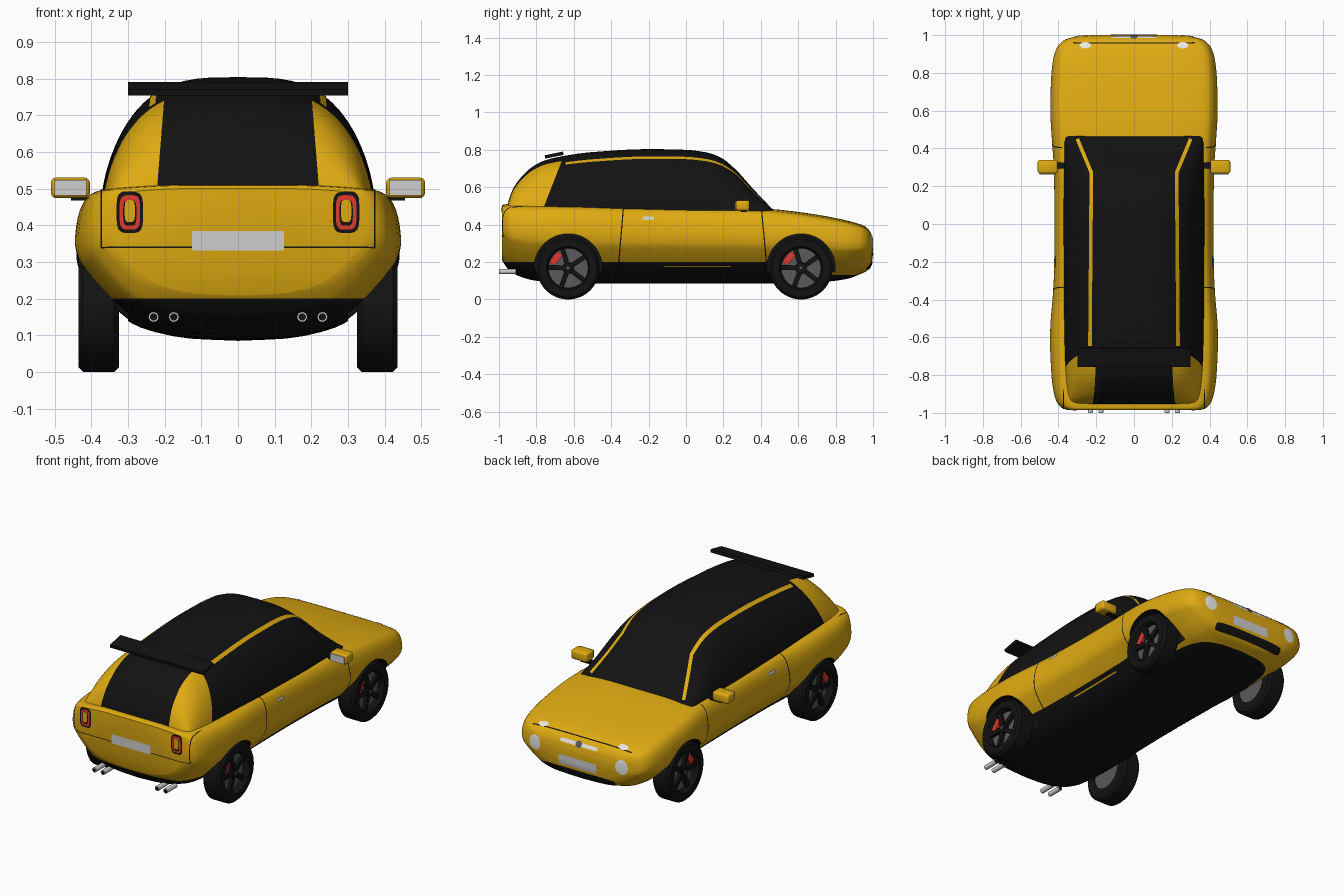
import bpy, bmesh, math
from mathutils import Vector, Matrix
from mathutils.bvhtree import BVHTree

if "Cube" in bpy.data.objects:
    bpy.data.objects.remove(bpy.data.objects["Cube"])


def material(name, r, g, b):
    m = bpy.data.materials.new(name)
    m.use_nodes = True
    m.diffuse_color = (r, g, b, 1)
    m.node_tree.nodes["Principled BSDF"].inputs["Base Color"].default_value = (r, g, b, 1)
    return m


YELLOW = material("yellow paint", .74, .41, .006)
BLACK = material("black trim", .006, .006, .006)
GREY = material("dark grey metal", .1, .1, .105)
LIGHT = material("light grey", .62, .62, .62)
WHITE = material("lamp white", .8, .8, .78)
RED = material("red", .75, .04, .025)


def finish(name, bm, *mats, angle=35):
    bmesh.ops.recalc_face_normals(bm, faces=bm.faces)
    me = bpy.data.meshes.new(name)
    bm.to_mesh(me)
    bm.free()
    for m in mats:
        me.materials.append(m)
    me.shade_smooth()
    me.set_sharp_from_angle(angle=math.radians(angle))
    ob = bpy.data.objects.new(name, me)
    bpy.context.collection.objects.link(ob)
    return ob


def smooth_rows(rows, steps):
    """Monotone cubic interpolation of table rows; the first column is the parameter."""
    def slope(i, c):
        d = [(rows[j + 1][c] - rows[j][c]) / (rows[j + 1][0] - rows[j][0])
             for j in (i - 1, i) if 0 <= j < len(rows) - 1]
        if len(d) == 1:
            return d[0]
        return 0 if d[0] * d[1] <= 0 else 2 * d[0] * d[1] / (d[0] + d[1])
    out = []
    for i in range(len(rows) - 1):
        a, b = rows[i], rows[i + 1]
        h = b[0] - a[0]
        for k in range(steps):
            t = k / steps
            row = [a[0] + h * t]
            for c in range(1, len(a)):
                row.append((1 + 2 * t) * (1 - t) ** 2 * a[c] + t * t * (3 - 2 * t) * b[c]
                           + h * t * (1 - t) * ((1 - t) * slope(i, c) - t * slope(i + 1, c)))
            out.append(row)
    return out + [list(rows[-1])]


def loft(rings):
    bm = bmesh.new()
    vs = [[bm.verts.new(p) for p in ring] for ring in rings]
    n = len(vs[0])
    for a, b in zip(vs, vs[1:]):
        for i in range(n):
            bm.faces.new((a[i], a[(i + 1) % n], b[(i + 1) % n], b[i]))
    bm.faces.new(vs[0])
    bm.faces.new(vs[-1])
    bmesh.ops.recalc_face_normals(bm, faces=bm.faces)
    return bm


def split(bm, co, no):
    bmesh.ops.bisect_plane(bm, geom=bm.verts[:] + bm.edges[:] + bm.faces[:],
                           plane_co=co, plane_no=no, dist=1e-5)


# Lower body: y, half width, underside, top
stations = [(-.985, .35, .21, .50), (-.975, .38, .195, .508), (-.94, .41, .15, .51),
            (-.88, .427, .12, .51), (-.8, .437, .10, .509), (-.6, .445, .088, .506),
            (-.3, .425, .085, .5), (0, .42, .085, .495), (.3, .425, .085, .49),
            (.45, .435, .085, .484), (.6, .443, .087, .468), (.75, .44, .095, .445),
            (.86, .43, .11, .422), (.93, .41, .135, .402), (.97, .375, .155, .38),
            (.992, .31, .19, .347), (1, .22, .24, .31)]
half = [(0, 0), (.3, .015), (.6, .09), (.74, .19), (.84, .30), (.93, .42), (.985, .52),
        (1, .63), (.99, .75), (.955, .88), (.88, .96), (.7, .985), (.4, 1), (0, 1)]
half = [r[1:] for r in smooth_rows([(i, *p) for i, p in enumerate(half)], 3)]
outline = half + [(-x, h) for x, h in half[-2:0:-1]]
body_bm = loft([[(w * x, y, b + (t - b) * h) for x, h in outline]
                for y, w, b, t in smooth_rows(stations, 4)])

# Cabin: y, half width, roof height, squareness
stations = [(-.955, .335, .50, 5), (-.945, .345, .54, 4.6), (-.92, .352, .60, 4.3),
            (-.88, .358, .655, 4), (-.82, .363, .71, 3.8), (-.75, .367, .745, 3.6),
            (-.65, .37, .768, 3.4), (-.5, .372, .788, 3.3), (-.2, .373, .804, 3.3),
            (0, .373, .8, 3.3), (.1, .373, .788, 3.3), (.18, .372, .762, 3.4),
            (.26, .371, .70, 3.8), (.36, .37, .59, 5), (.47, .37, .475, 8)]
BASE, ARC = .465, 44
cabin_rings = []
for y, w, top, p in smooth_rows(stations, 4):
    ring = []
    for i in range(ARC + 1):
        c, s = math.cos(math.pi * i / ARC), abs(math.sin(math.pi * i / ARC))
        ring.append((math.copysign(w * abs(c) ** (2 / p), c), y, BASE + (top - BASE) * s ** 1.33))
    cabin_rings.append(ring)
cabin_bm = loft(cabin_rings)
TREES = [BVHTree.FromBMesh(body_bm), BVHTree.FromBMesh(cabin_bm)]

# Paint split of the body: black sills and underside
for z in (.2, .13):
    split(body_bm, (0, 0, z), (0, 0, 1))
for f in body_bm.faces:
    c = f.calc_center_median()
    f.material_index = int(c.z < (.2 if c.y < .62 else .13))
body = finish("body", body_bm, YELLOW, BLACK)

# Paint split of the cabin: black glass and roof, yellow rear pillars
split(cabin_bm, (0, -.76, .495), (0, 1, -.39))
split(cabin_bm, (0, 0, .765), (0, 0, 1))
for s in (-1, 1):
    split(cabin_bm, (s * .2, 0, .76), (s, 0, .08))
for f in cabin_bm.faces:
    c = f.calc_center_median()
    pillar = c.y < -.76 + (c.z - .495) * .39 and abs(c.x) > .2 + (.76 - c.z) * .08 and c.z < .765
    f.material_index = 0 if pillar else 1
finish("cabin", cabin_bm, YELLOW, BLACK)

# Wheel wells cut from the body
AXLES, HUB_Z = (-.63, .615), .168
bm = bmesh.new()
for y in AXLES:
    for s in (-1, 1):
        bmesh.ops.create_cone(bm, cap_ends=True, segments=64, radius1=.183, radius2=.183, depth=.3,
                              matrix=Matrix.Translation((s * .45, y, HUB_Z)) @ Matrix.Rotation(math.pi / 2, 4, 'Y'))
for f in bm.faces:
    f.material_index = 1
cutter = finish("wheel_well_cutter", bm, YELLOW, BLACK)
cutter.hide_render = True
mod = body.modifiers.new("wells", 'BOOLEAN')
mod.object, mod.operation, mod.solver = cutter, 'DIFFERENCE', 'EXACT'
bpy.context.view_layer.objects.active = body
bpy.ops.object.modifier_apply(modifier=mod.name)
bpy.data.objects.remove(cutter)
body.data.set_sharp_from_angle(angle=math.radians(35))


def drape(u, v, side, lift):
    """Drop a flat point onto the car along one of the named directions."""
    start, d = {'rear': ((u, -3, v), (0, 1, 0)), 'nose': ((u, 3, v), (0, -1, 0)),
                'left': ((3, u, v), (-1, 0, 0)), 'right': ((-3, u, v), (1, 0, 0)),
                'top': ((u, v, 3), (0, 0, -1))}[side]
    hits = [h for h in (t.ray_cast(Vector(start), Vector(d)) for t in TREES) if h[0]]
    if not hits:
        return None
    best = min(hits, key=lambda h: h[3])
    n = best[1] if best[1].dot(Vector(d)) < 0 else -best[1]
    return best[0] + n * lift


def skin(name, grid, side, mat, lift):
    bm = bmesh.new()
    pts = [[drape(u, v, side, lift) for u, v in row] for row in grid]
    vs = [[bm.verts.new(p) if p else None for p in row] for row in pts]
    for a, b in zip(vs, vs[1:]):
        for i in range(len(a) - 1):
            q = (a[i], a[i + 1], b[i + 1], b[i])
            if all(q):
                bm.faces.new(q)
    bmesh.ops.remove_doubles(bm, verts=bm.verts, dist=1e-5)
    return finish(name, bm, mat)


def patch(name, side, cu, cv, ru, rv, mat, lift=.003, power=2):
    """Rounded plate; a high power makes it a rectangle."""
    def pt(k, a):
        c, s = math.cos(a), math.sin(a)
        r = k / (abs(c) ** power + abs(s) ** power) ** (1 / power)
        return cu + ru * r * c, cv + rv * r * s
    grid = [[pt(k / 5, math.tau * i / 40) for i in range(41)] for k in range(6)]
    return skin(name, grid, side, mat, lift)


def ribbon(name, side, path, width, mat, lift=.002):
    grid = []
    for a, b in zip(path, path[1:]):
        a, b = Vector(a), Vector(b)
        n = (b - a).orthogonal().normalized() * width / 2
        for i in range(25):
            p = a.lerp(b, i / 24)
            grid.append([p - n, p, p + n])
    return skin(name, grid, side, mat, lift)


def box(name, centre, size, mat, rot=None, bevel=0):
    bm = bmesh.new()
    bmesh.ops.create_cube(bm, size=1, matrix=Matrix.Translation(centre)
                          @ (rot or Matrix()) @ Matrix.Diagonal((*size, 1)))
    if bevel:
        bmesh.ops.bevel(bm, geom=bm.edges[:], offset=bevel, segments=3, profile=.5, affect='EDGES')
    return finish(name, bm, mat)


def lathe(name, profile, side, y, mat, seg=48):
    """Closed (x, radius) profile turned round a wheel axle."""
    bm = bmesh.new()
    rows = [[bm.verts.new((side * x, y + r * math.cos(math.tau * i / seg), HUB_Z + r * math.sin(math.tau * i / seg)))
             for i in range(seg)] for x, r in profile]
    for a, b in zip(rows, rows[1:] + rows[:1]):
        for i in range(seg):
            bm.faces.new((a[i], a[(i + 1) % seg], b[(i + 1) % seg], b[i]))
    bmesh.ops.remove_doubles(bm, verts=bm.verts, dist=1e-5)
    return finish(name, bm, mat)


# Wheels
for y, end in zip(AXLES, ("rear", "front")):
    for s, hand in ((1, "left"), (-1, "right")):
        tag = f"{end}_{hand}_"
        lathe(tag + "tyre", [(.325, .1), (.325, .155), (.338, .168), (.422, .168), (.435, .155),
                             (.435, .116), (.425, .108), (.4, .106)], s, y, BLACK)
        lathe(tag + "brake_disc", [(.33, 0), (.33, .108), (.4, .108), (.4, 0)], s, y, GREY)
        lathe(tag + "hub", [(.4, 0), (.4, .03), (.424, .026), (.424, 0)], s, y, BLACK)
        lathe(tag + "hub_cap", [(.42, 0), (.42, .01), (.427, .009), (.427, 0)], s, y, GREY)

        def radial(name, deg, r, size, x, mat):
            rot = Matrix.Rotation(math.radians(deg), 4, 'X')
            box(tag + name, Vector((s * x, y, HUB_Z)) + rot @ Vector((0, r, 0)), size, mat, rot)
        for k in range(5):
            radial(f"spoke_{k}", 34 + 72 * k, .06, (.02, .1, .026), .412, BLACK)
        radial("brake_caliper", 142, .083, (.016, .036, .072), .406, RED)

# Paired details
for s, hand in ((1, "left"), (-1, "right")):
    box(hand + "_mirror", (s * .457, .303, .502), (.106, .074, .056), YELLOW, bevel=.014)
    box(hand + "_mirror_glass", (s * .457, .265, .502), (.088, .006, .042), LIGHT)
    box(hand + "_mirror_arm", (s * .41, .31, .474), (.09, .03, .014), BLACK)
    ribbon(hand + "_roof_stripe", 'top', [(s * .3, .45), (s * .225, .27), (s * .232, -.645)], .019, YELLOW)
    ribbon(hand + "_door_rear_seam", hand, [(-.335, .485), (-.36, .2)], .006, BLACK)
    ribbon(hand + "_door_front_seam", hand, [(.405, .47), (.43, .2)], .006, BLACK)
    ribbon(hand + "_sill_accent", hand, [(-.12, .178), (.24, .178)], .006, YELLOW)
    patch(hand + "_door_handle", hand, -.2, .432, .03, .009, LIGHT, .006, 8)
    ribbon(hand + "_hatch_seam", 'rear', [(s * .372, .34), (s * .372, .495)], .004, BLACK)
    lamp = s * .295
    patch(hand + "_tail_lamp_frame", 'rear', lamp, .435, .036, .056, BLACK, .003, 4)
    patch(hand + "_tail_lamp", 'rear', lamp, .435, .028, .047, RED, .005, 4)
    patch(hand + "_tail_lamp_rim", 'rear', lamp, .434, .018, .035, BLACK, .006, 4)
    patch(hand + "_tail_lamp_centre", 'rear', lamp, .439, .014, .03, YELLOW, .008, 4)
    patch(hand + "_headlamp", 'nose', s * .28, .3, .038, .042, WHITE)
    patch(hand + "_indicator", 'top', s * .258, .945, .03, .016, WHITE)
    for x in (.175, .23):
        for part, r, length, mat in (("exhaust", .014, .09, LIGHT), ("exhaust_bore", .01, .092, BLACK)):
            bm = bmesh.new()
            bmesh.ops.create_cone(bm, cap_ends=True, segments=24, radius1=r, radius2=r, depth=length,
                                  matrix=Matrix.Translation((s * x, -.954, .15)) @ Matrix.Rotation(math.pi / 2, 4, 'X'))
            finish(f"{hand}_{part}", bm, mat)

# Centre details
box("roof_spoiler", (0, -.705, .772), (.6, .1, .018), BLACK, Matrix.Rotation(.2, 4, 'X'))
ribbon("hatch_lower_seam", 'rear', [(-.372, .34), (.372, .34)], .004, BLACK)
ribbon("hood_seam", 'top', [(-.32, .958), (.32, .958)], .006, BLACK)
patch("rear_plate", 'rear', 0, .358, .126, .027, LIGHT, .004, 30)
patch("front_plate", 'nose', 0, .25, .122, .027, LIGHT, .004, 30)
patch("lower_grille", 'nose', 0, .185, .23, .022, BLACK, .003, 6)
patch("nose_trim", 'nose', 0, .357, .12, .009, WHITE, .003, 8)
patch("nose_badge", 'nose', 0, .357, .02, .016, GREY, .006)
